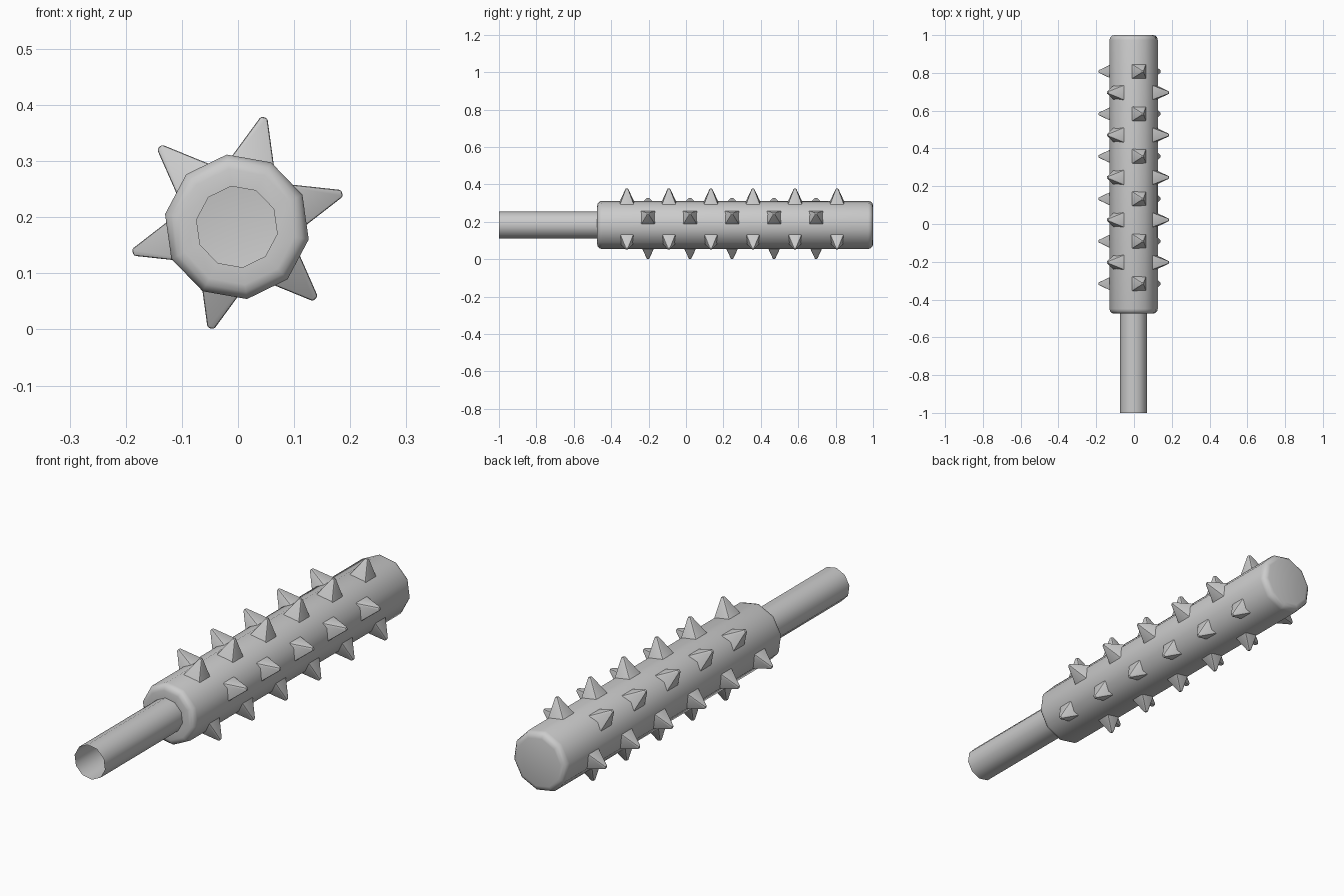
import bpy, bmesh
from math import sin, cos, pi, radians
from mathutils import Matrix, Vector

if "Cube" in bpy.data.objects:
    bpy.data.objects.remove(bpy.data.objects["Cube"])

SIDES = 10
BODY_Z = 0.183
SPIKE_Z = 0.19
TURN = radians(98)


def make_object(name, bm, smooth_angle):
    bmesh.ops.recalc_face_normals(bm, faces=bm.faces)
    mesh = bpy.data.meshes.new(name)
    bm.to_mesh(mesh)
    bm.free()
    obj = bpy.data.objects.new(name, mesh)
    bpy.context.collection.objects.link(obj)
    bpy.ops.object.select_all(action='DESELECT')
    obj.select_set(True)
    bpy.context.view_layer.objects.active = obj
    bpy.ops.object.shade_smooth_by_angle(angle=radians(smooth_angle))
    return obj


# Club: handle open at the front, stepping out to a thick rounded head
r, b = 0.130, 0.026
profile = [(0.073, -1.0), (0.073, -0.475)]
profile += [(r - b + b * sin(a), -0.475 + b - b * cos(a))
            for a in (i * pi / 6 for i in range(4))]
profile += [(r - b + b * cos(a), 1.0 - b + b * sin(a))
            for a in (i * pi / 6 for i in range(4))]

bm = bmesh.new()
rings = []
for rad, y in profile:
    rings.append([bm.verts.new((-0.002 + rad * cos(TURN + 2 * pi * i / SIDES), y,
                                BODY_Z + rad * sin(TURN + 2 * pi * i / SIDES)))
                  for i in range(SIDES)])
for lo, hi in zip(rings, rings[1:]):
    for i in range(SIDES):
        j = (i + 1) % SIDES
        bm.faces.new((lo[i], lo[j], hi[j], hi[i]))
bm.faces.new(rings[-1])
make_object("club_body", bm, 50)


# Spikes: blunt square pyramids pointing along +X, with softened edges
def add_spike(bm, matrix):
    corners = ((-1, -1), (1, -1), (1, 1), (-1, 1))
    base = [bm.verts.new(matrix @ Vector((0.09, u * 0.048, v * 0.048))) for u, v in corners]
    tip = [bm.verts.new(matrix @ Vector((0.194, u * 0.006, v * 0.006))) for u, v in corners]
    edges = []
    for i in range(4):
        j = (i + 1) % 4
        bm.faces.new((base[i], base[j], tip[j], tip[i]))
    bm.faces.new(tip)
    for i in range(4):
        edges += [bm.edges.get((base[i], tip[i])), bm.edges.get((tip[i], tip[(i + 1) % 4]))]
    return edges


# Six rows around the head, alternating six and five spikes
for row in range(6):
    bm = bmesh.new()
    turn = Matrix.Rotation(-radians(75.8 + 60 * row), 4, 'Y')
    count, start = (6, -0.316) if row % 2 == 0 else (5, -0.203)
    edges = []
    for i in range(count):
        place = Matrix.Translation((-0.001, start + 0.2247 * i, SPIKE_Z)) @ turn
        edges += add_spike(bm, place)
    # the second row and its opposites sit half a step further along
    bmesh.ops.bevel(bm, geom=edges, offset=0.004, segments=2, profile=0.5, affect='EDGES')
    make_object("spike_row_%d" % (row + 1), bm, 30)

# Rows 1, 3, 5 carry six spikes and rows 2, 4, 6 carry five
